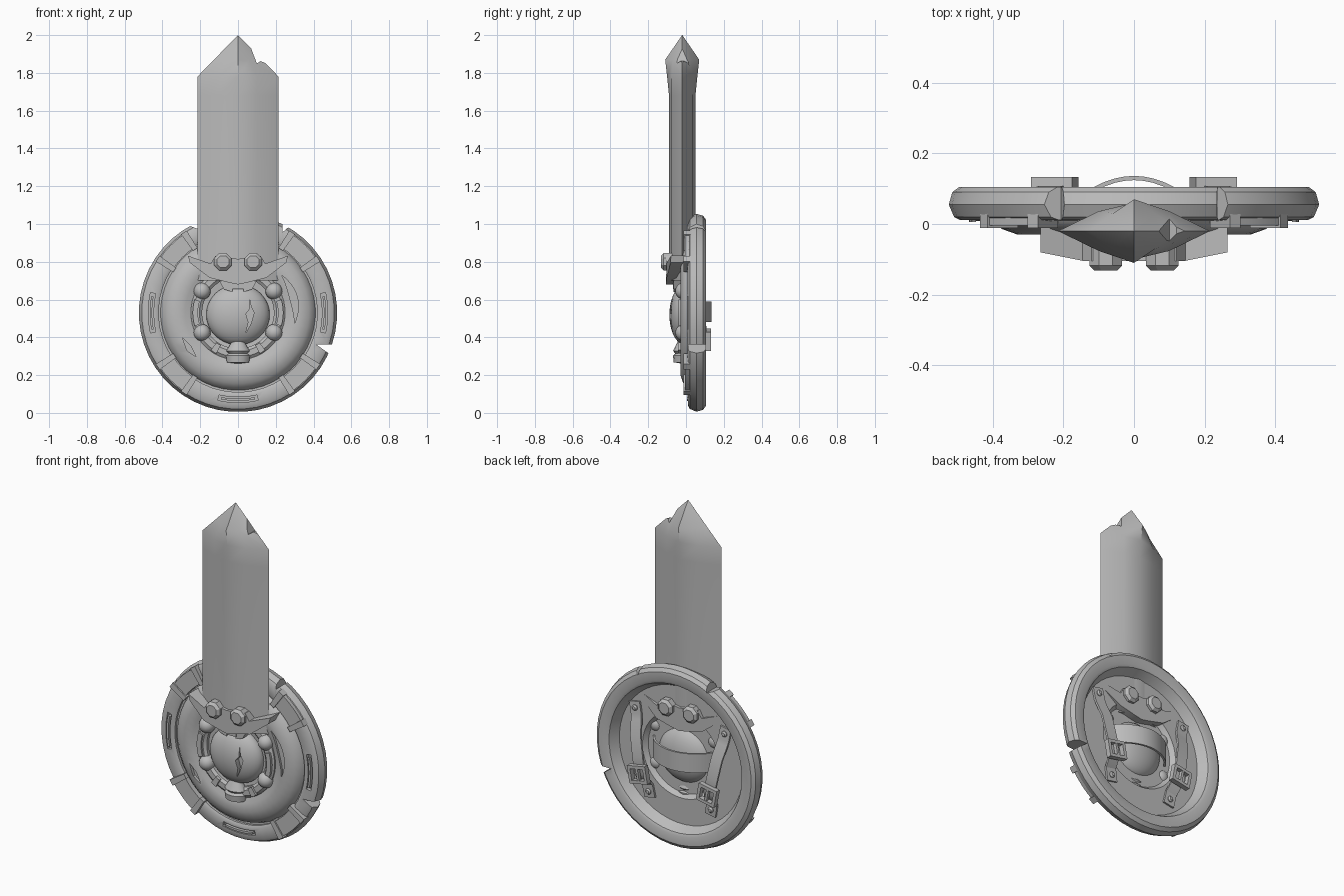
import bpy, bmesh, math
from mathutils import Vector, Matrix

if "Cube" in bpy.data.objects:
    bpy.data.objects.remove(bpy.data.objects["Cube"])

CZ = 0.53  # height of the shield centre
grey = bpy.data.materials.new("plain_grey")
grey.diffuse_color = (0.5, 0.5, 0.5, 1)
grey.use_nodes = True
grey.node_tree.nodes["Principled BSDF"].inputs["Base Color"].default_value = grey.diffuse_color


def finish(bm, name, angle=32):
    bmesh.ops.remove_doubles(bm, verts=bm.verts, dist=1e-5)
    bmesh.ops.recalc_face_normals(bm, faces=bm.faces)
    me = bpy.data.meshes.new(name)
    bm.to_mesh(me)
    bm.free()
    me.materials.append(grey)
    ob = bpy.data.objects.new(name, me)
    bpy.context.collection.objects.link(ob)
    smooth(ob, angle)
    return ob


def smooth(ob, angle=32):
    ob.data.polygons.foreach_set("use_smooth", [True] * len(ob.data.polygons))
    ob.data.set_sharp_from_angle(angle=math.radians(angle))


def loft(name, rings, closed=True, caps=True, angle=32):
    """Skin a list of equal-length point rings."""
    bm = bmesh.new()
    rows = [[bm.verts.new(p) for p in r] for r in rings]
    n = len(rows[0])
    for a, b in zip(rows, rows[1:]):
        for i in range(n if closed else n - 1):
            j = (i + 1) % n
            bm.faces.new((a[i], a[j], b[j], b[i]))
    if caps:
        bm.faces.new(rows[0])
        bm.faces.new(rows[-1])
    return finish(bm, name, angle)


def lathe(name, prof, loc=(0, 0, 0), seg=48, axis='Y', squash=1.0, angle=32):
    """Revolve (radius, offset) points about the y or z axis."""
    rings = []
    for r, h in prof:
        ring = []
        for k in range(seg):
            a = 2 * math.pi * (k + 0.5) / seg
            c, s = r * math.cos(a), r * math.sin(a)
            p = (c, h, s) if axis == 'Y' else (c, s * squash, h)
            ring.append(Vector(p) + Vector(loc))
        rings.append(ring)
    return loft(name, rings, caps=False, angle=angle)


def prism(name, pts, y0, y1):
    """Extrude an x-z outline from y0 to y1."""
    return loft(name, [[(x, y, z) for x, z in pts] for y in (y0, y1)])


def polar(r, deg):
    a = math.radians(deg)
    return (r * math.cos(a), CZ + r * math.sin(a))


def arc_block(name, r0, r1, a0, a1, y0, y1, n=6, pinch=False):
    """Sector of a ring; pinch gives pointed ends."""
    ts = [i / n for i in range(n + 1)]
    mid = (r0 + r1) / 2

    def rad(r, t):
        return mid + (r - mid) * (max(0.08, math.sin(math.pi * t)) if pinch else 1)
    pts = [polar(rad(r1, t), a0 + (a1 - a0) * t) for t in ts]
    pts += [polar(rad(r0, t), a0 + (a1 - a0) * t) for t in reversed(ts)]
    return prism(name, pts, y0, y1)


def cut(ob, cutters):
    for c in cutters:
        c.hide_render = True
        m = ob.modifiers.new("cut", 'BOOLEAN')
        m.operation, m.solver, m.object = 'DIFFERENCE', 'EXACT', c
    dg = bpy.context.evaluated_depsgraph_get()
    me = bpy.data.meshes.new_from_object(ob.evaluated_get(dg))
    ob.modifiers.clear()
    ob.data = me
    for c in cutters:
        bpy.data.objects.remove(c)
    smooth(ob)


def ribbon(name, path, side, thick):
    """Flat strap along a path; side is the half-width vector."""
    side, rings = Vector(side), []
    for i, p in enumerate(path):
        t = Vector(path[min(i + 1, len(path) - 1)]) - Vector(path[max(i - 1, 0)])
        nrm = t.cross(side).normalized() * thick / 2
        p = Vector(p)
        rings.append([p - side - nrm, p + side - nrm, p + side + nrm, p - side + nrm])
    return loft(name, rings)


def box(name, size, mat):
    bm = bmesh.new()
    bmesh.ops.create_cube(bm, size=1, matrix=mat @ Matrix.Diagonal((*size, 1)))
    return finish(bm, name)


# Shield body: rim, bulging front, hollow back
shield = lathe("shield", [
    (0, .02), (.23, .02), (.25, .045), (.40, .045), (.43, .098), (.445, .105),
    (.495, .105), (.515, .09), (.525, .055), (.51, .02), (.495, .012), (.435, .008),
    (.42, .016), (.42, .03), (.41, .03), (.40, .008), (.375, -.014), (.33, -.03),
    (.28, -.024), (.24, -.005), (.22, .0), (0, .0)], (0, 0, CZ), 48)
cuts = []
for a, depth, hw in ((-21, .445, 4), (116, .488, 7), (62, .488, 4)):      # chipped edge
    cuts.append(prism("chip", [polar(.57, a - hw), polar(depth, a - 1), polar(.57, a + hw)], -.1, .2))
for a in (0, 180, 270):                                                   # rim slots
    cuts.append(arc_block("slot", .447, .475, a - 13, a + 13, -.05, .03, 8))
cuts.append(arc_block("scratch", .285, .325, -10, 40, -.08, -.012, 10, True))
cuts.append(prism("nick", [(-.295, .40), (-.25, .355), (-.22, .295), (-.27, .33)], -.08, -.012))
cut(shield, cuts)
for a in (0, 180, 270):
    arc_block("slot_bar", .455, .467, a - 11, a + 11, .005, .04, 8)

# Rim clamps on the diagonals, each with narrow end bars
for a in (45, 135, 225, 315):
    arc_block("rim_clamp", .415, .505, a - 10, a + 10, -.004, .05, 4)
    for e in (-11, 11):
        arc_block("clamp_bar", .405, .513, a + e - 2, a + e + 2, -.012, .05, 1)

# Hub ring, side inserts and studs
lathe("hub_ring", [(.19, .01), (.19, -.018), (.205, -.03), (.235, -.03), (.25, -.018),
                   (.25, .01), (.19, .01)], (0, 0, CZ), 40)
for a in (0, 180):
    arc_block("hub_insert", .212, .24, a - 17, a + 17, -.04, 0)
for a in (238, 302):
    arc_block("hub_bar", .195, .245, a - 4, a + 4, -.042, 0, 2)
for sx in (-1, 1):
    for z in (.645, .425):
        bm = bmesh.new()
        bmesh.ops.create_uvsphere(bm, u_segments=16, v_segments=10, radius=.045,
                                  matrix=Matrix.Translation((sx * .19, -.012, z)))
        finish(bm, "hub_stud")

# Central orb with a jagged crack
bm = bmesh.new()
bmesh.ops.create_uvsphere(bm, u_segments=32, v_segments=20, radius=1,
                          matrix=Matrix.Translation((0, -.005, .52)) @ Matrix.Diagonal((.168, .083, .16, 1)))
orb = finish(bm, "orb")
cut(orb, [prism("crack", [(.06, .61), (.07, .56), (.085, .53), (.07, .475), (.04, .42),
                          (.055, .48), (.042, .525), (.062, .55)], -.12, -.055)])

# Bottom knob and small claws holding the orb
lathe("bottom_knob", [(0, .39), (.028, .385), (.05, .35), (.064, .328), (.05, .315), (.065, .303),
                      (.06, .268), (0, .26)], (0, -.02, 0), 14, 'Z', .75)
box("claw_bridge", (.07, .04, .04), Matrix.Translation((0, -.05, .675)))
for s in (-1, 1):
    prism("orb_claw", [(s * .025, .69), (s * .10, .70), (s * .075, .655), (s * .03, .64)], -.065, -.01)

# Blade: lens section, swelling under the point
mid = -.02


def section(z, w, d, mx, md):
    half = [(w, 0), (mx, md), (0, d), (-mx, md), (-w, 0), (-mx, -md), (0, -d), (mx, -md)]
    return [(x, mid + y, z) for x, y in half]


blade = loft("blade", [section(.70, .215, .07, .10, .056), section(1.68, .215, .07, .10, .056),
                       section(1.78, .215, .08, .10, .056), section(1.87, .127, .09, .06, .05),
                       section(2.0, .0005, .0005, .0003, .0003)], angle=25)
cut(blade, [prism("tip_notch", [(.06, 1.96), (.075, 1.915), (.10, 1.85), (.12, 1.862), (.145, 1.852),
                                (.2, 1.95)], -.2, .2)])

# Winged guard: outline tapers in depth towards the wing ends
half = [(.265, .832), (.255, .795), (.15, .715), (.05, .69)]
top = [(.0, .815), (.12, .83), (.145, .79)]
outline = half + [(0, .68)] + [(-x, z) for x, z in reversed(half)] + \
    [(-x, z) for x, z in reversed(top[1:])] + top
depth = lambda x: .085 - max(0, abs(x) - .14) * .2
loft("guard", [[(x, mid + s * depth(x), z) for x, z in outline] for s in (-1, 1)])
for s in (-1, 1):
    lathe("guard_bolt", [(0, -.132), (.034, -.132), (.05, -.118), (.05, .078), (.034, .092), (0, .092)],
          (s * .08, 0, .80), 8, angle=20)

# Back: bowed arm band
ribbon("arm_band", [(x * .19, .025 + .105 * math.cos(x * math.pi / 2) ** .7, .535)
                    for x in [i / 7 - 1 for i in range(15)]], (0, 0, .055), .012)

# Back: two leaning straps with rivets and buckles
for s in (-1, 1):
    along = Vector((s * .09, 0, .48)).normalized()
    across = Vector((along.z, 0, -along.x))
    base = Vector((s * .2, 0, .26))
    path = [base + along * d + Vector((0, y, 0)) for d, y in
            ((-.025, .05), (.05, .055), (.09, .085), (.13, .105), (.22, .10), (.34, .088),
             (.42, .06), (.45, .053), (.52, .05))]
    ribbon("strap", path, across * .034, .012)
    for d in (.01, .485):
        p = base + along * d
        lathe("rivet", [(0, .04), (.017, .04), (.017, .062), (.01, .07), (0, .07)], (p.x, 0, p.z), 10)
    p = base + along * .13 + Vector((0, .118, 0))
    rot = Matrix((across, (0, 1, 0), along)).transposed().to_4x4()
    for off, size in (((-.05, 0, 0), (.018, .03, .10)), ((.05, 0, 0), (.018, .03, .10)),
                      ((0, 0, .042), (.11, .03, .018)), ((0, 0, -.042), (.11, .03, .018)),
                      ((0, .004, 0), (.014, .02, .09))):
        box("buckle_bar", size, Matrix.Translation(p) @ rot @ Matrix.Translation(off))
